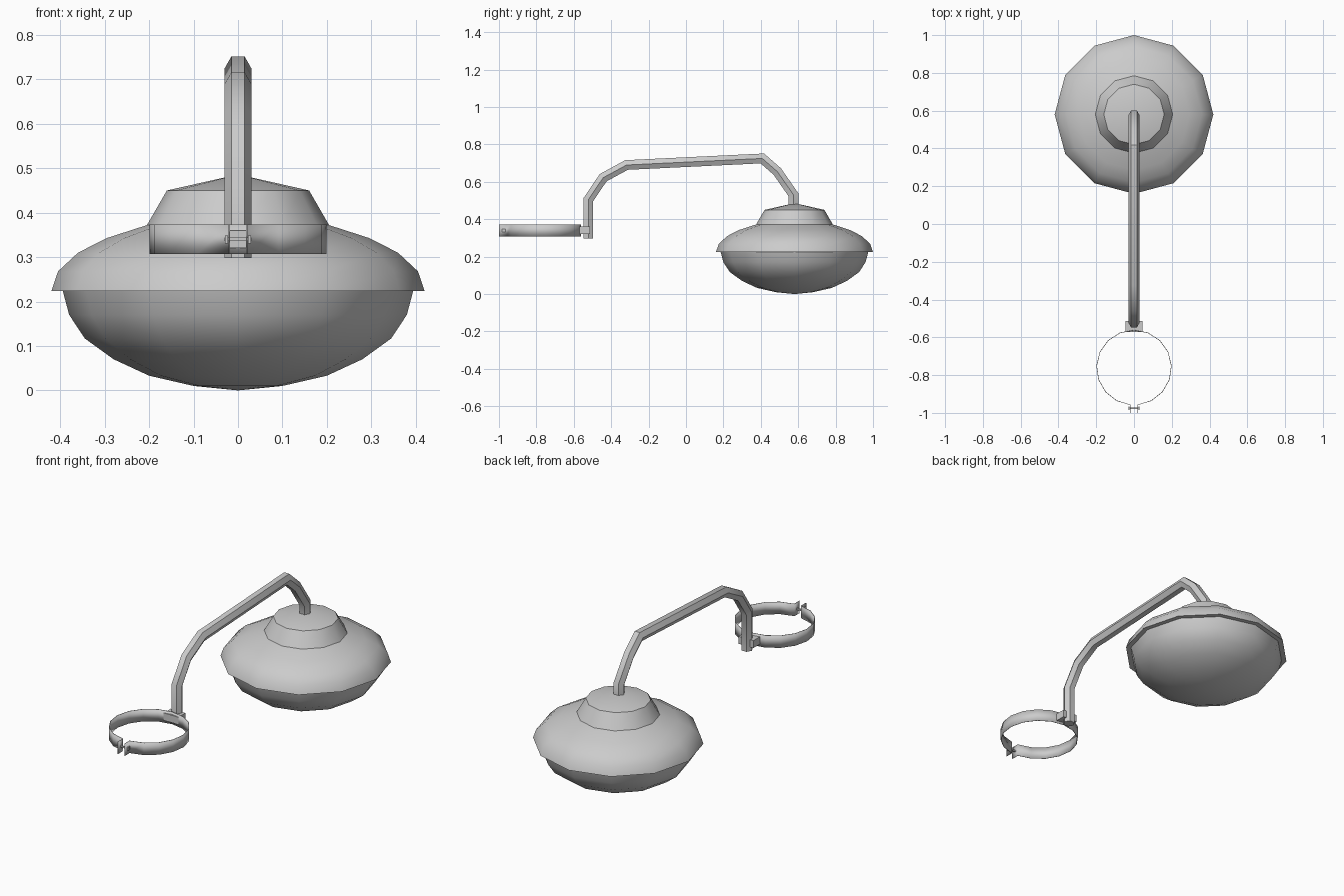
import bpy, bmesh, math
from mathutils import Vector

cube = bpy.data.objects.get("Cube")
if cube:
    bpy.data.objects.remove(cube, do_unlink=True)

grey = bpy.data.materials.new("grey metal")
grey.use_nodes = True
COLOUR = (0.6, 0.6, 0.6, 1)
grey.diffuse_color = COLOUR
grey.node_tree.nodes["Principled BSDF"].inputs["Base Color"].default_value = COLOUR


def finish(name, bm, angle=None, recalc=True):
    """Turn a bmesh into a named object with the shared material."""
    if recalc:
        bmesh.ops.recalc_face_normals(bm, faces=bm.faces)
    mesh = bpy.data.meshes.new(name)
    bm.to_mesh(mesh)
    bm.free()
    mesh.materials.append(grey)
    obj = bpy.data.objects.new(name, mesh)
    bpy.context.collection.objects.link(obj)
    if angle:
        bpy.ops.object.select_all(action='DESELECT')
        obj.select_set(True)
        bpy.context.view_layer.objects.active = obj
        bpy.ops.object.shade_smooth_by_angle(angle=math.radians(angle))
    return obj


def lathe(name, profile, y, sides=12):
    """Spin an (r, z) profile about a vertical axis."""
    bm = bmesh.new()
    verts = [bm.verts.new((r, y, z)) for r, z in profile]
    edges = [bm.edges.new(pair) for pair in zip(verts, verts[1:])]
    bmesh.ops.spin(bm, geom=verts + edges, cent=(0, y, 0), axis=(0, 0, 1),
                   angle=math.tau, steps=sides, use_merge=True)
    bmesh.ops.remove_doubles(bm, verts=bm.verts, dist=0.0005)
    return finish(name, bm, 40)


def box(name, size, centre):
    bm = bmesh.new()
    bmesh.ops.create_cube(bm, size=1)
    for v in bm.verts:
        v.co = Vector(centre) + Vector(a * b for a, b in zip(v.co, size))
    return finish(name, bm)


# Lamp head: shade with stepped cap, and the bowl below it
LAMP_Y = 0.58
lathe("lamp_shade", [(0.39, 0.224), (0.42, 0.224), (0.405, 0.268), (0.36, 0.31),
                     (0.295, 0.343), (0.205, 0.372), (0.16, 0.45), (0, 0.486)], LAMP_Y)
lathe("lamp_bowl", [(0.395, 0.226), (0.38, 0.17), (0.345, 0.117), (0.28, 0.07),
                    (0.2, 0.033), (0.1, 0.01), (0, 0.0)], LAMP_Y)

# Bent hexagonal arm: rings are mitred at each bend
path = [Vector((0, y, z)) for y, z in [
    (-0.522, 0.298), (-0.522, 0.505), (-0.443, 0.622), (-0.318, 0.69),
    (0.408, 0.725), (0.488, 0.655), (0.575, 0.53), (0.575, 0.46)]]
bm = bmesh.new()
rings = []
for i, p in enumerate(path):
    before = (p - path[i - 1]).normalized() if i else None
    after = (path[i + 1] - p).normalized() if i < len(path) - 1 else before
    before = before or after
    tangent = (before + after).normalized()
    side = Vector((0, -tangent.z, tangent.y)) / tangent.dot(before)
    rings.append([bm.verts.new(p + 0.03 * (math.cos(k * math.pi / 3) * Vector((1, 0, 0))
                                           + math.sin(k * math.pi / 3) * side))
                  for k in range(6)])
for a, b in zip(rings, rings[1:]):
    for k in range(6):
        n = (k + 1) % 6
        bm.faces.new((a[k], a[n], b[n], b[k]))
bm.faces.new(rings[0])
bm.faces.new(rings[-1])
finish("arm", bm, 40)

# Clamp band: open ring with two tabs turned forward at the gap
RING_Y, RADIUS, GAP, STEPS = -0.76, 0.198, 0.1, 16
outline = [(-0.02, -1.0)]
for i in range(STEPS + 1):
    a = GAP + (math.tau - 2 * GAP) * i / STEPS
    outline.append((-RADIUS * math.sin(a), RING_Y - RADIUS * math.cos(a)))
outline.append((0.02, -1.0))
bm = bmesh.new()
low, high = ([bm.verts.new((x, y, z)) for x, y in outline] for z in (0.307, 0.373))
for i in range(len(outline) - 1):
    bm.faces.new((low[i + 1], low[i], high[i], high[i + 1]))
bmesh.ops.reverse_faces(bm, faces=bm.faces)
band = finish("clamp_band", bm, 40, recalc=False)
thick = band.modifiers.new("thickness", 'SOLIDIFY')
thick.thickness = 0.003
thick.offset = 0

# Bolt through the tabs, with a head and a nut
box("clamp_bolt", (0.06, 0.008, 0.008), (0, -0.975, 0.34))
for side, name in ((1, "bolt_head"), (-1, "bolt_nut")):
    box(name, (0.006, 0.018, 0.018), (side * 0.026, -0.975, 0.34))

# Bracket joining the band to the arm
box("clamp_bracket", (0.088, 0.06, 0.04), (0, -0.543, 0.34))
